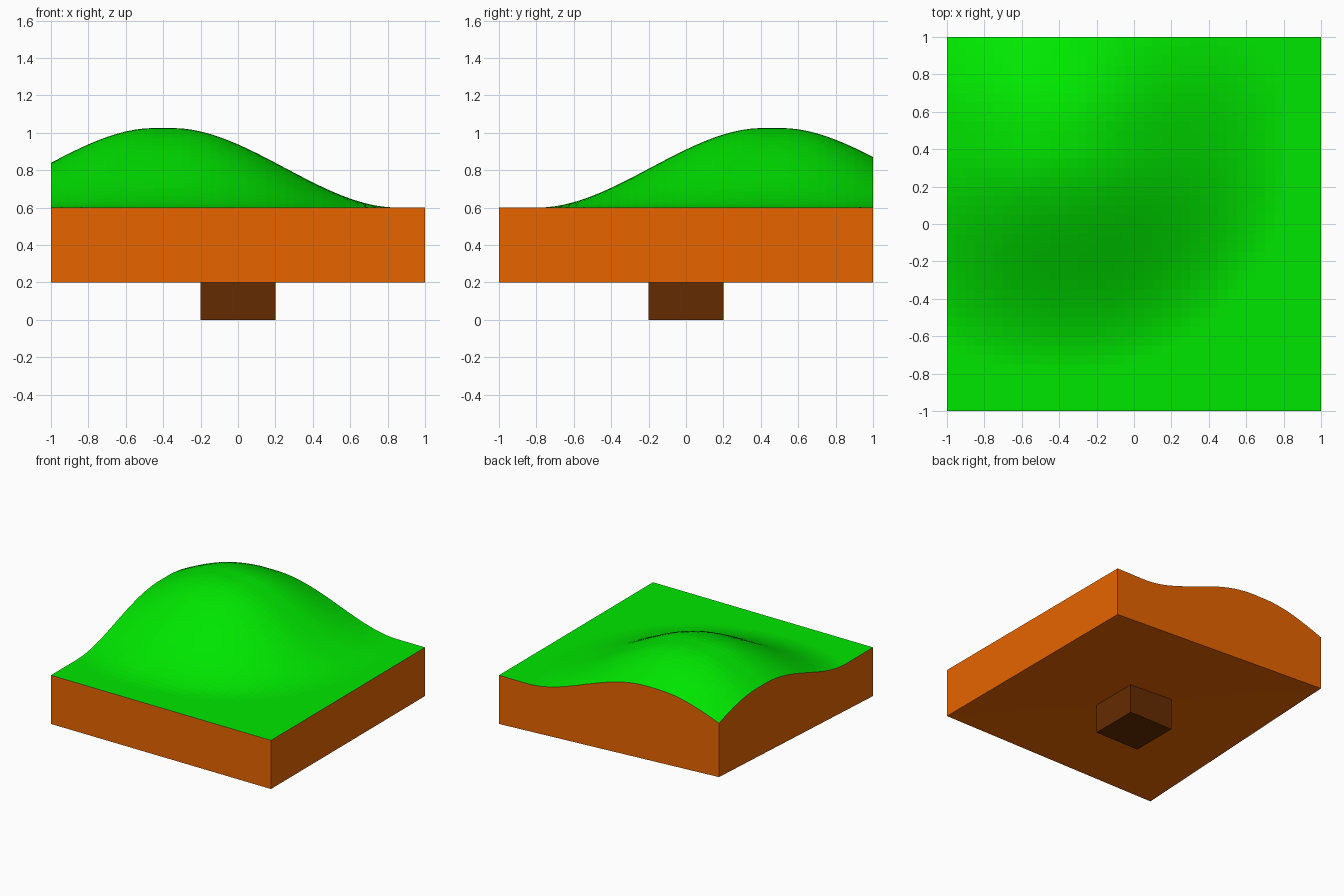
import bpy, bmesh, math

if "Cube" in bpy.data.objects:
    bpy.data.objects.remove(bpy.data.objects["Cube"])

def material(name, rgb):
    m = bpy.data.materials.new(name)
    m.diffuse_color = (*rgb, 1)
    m.use_nodes = True
    m.node_tree.nodes["Principled BSDF"].inputs["Base Color"].default_value = m.diffuse_color
    return m

grass = material("grass green", (0.0, 0.8, 0.0))
earth = material("earth orange", (0.8, 0.13, 0.0))
dark = material("dark brown", (0.13, 0.024, 0.0))

def finish(bm, name, mats):
    bmesh.ops.recalc_face_normals(bm, faces=bm.faces)
    mesh = bpy.data.meshes.new(name)
    bm.to_mesh(mesh)
    bm.free()
    for m in mats:
        mesh.materials.append(m)
    obj = bpy.data.objects.new(name, mesh)
    bpy.context.collection.objects.link(obj)

# Hill height: smooth falloff around a small flat peak
PEAK, HALF, RADIUS, RISE = (-0.4, 0.46), 0.05, 1.2, 0.425
BASE, TOP, LIFT = 0.2, 0.6, 0.098

def ground(x, y):
    dx = max(0, abs(x - PEAK[0]) - HALF)
    dy = max(0, abs(y - PEAK[1]) - HALF)
    t = max(0, 1 - math.hypot(dx, dy) / RADIUS)
    return TOP + RISE * t * t * (3 - 2 * t)

# Underside: flat, folded up towards the back left corner
def underside(x, y):
    return BASE + LIFT * min(1 - x, 1 + y) / 2

# Terrain block: grass grid on top, earth skirt and underside
bm = bmesh.new()
bmesh.ops.create_grid(bm, x_segments=40, y_segments=40, size=1)
for v in bm.verts:
    v.co.z = ground(v.co.x, v.co.y)
rim = [e for e in bm.edges if e.is_boundary]
skirt = bmesh.ops.extrude_edge_only(bm, edges=rim)["geom"]
low = [g for g in skirt if isinstance(g, bmesh.types.BMVert)]
for v in low:
    v.co.z = underside(v.co.x, v.co.y)
for f in skirt:
    if isinstance(f, bmesh.types.BMFace):
        f.material_index = 1

# Two underside halves meeting on the fold from back left to front right
for side in (1, -1):
    half = [v for v in low if side * (v.co.x + v.co.y) > -1e-4]
    half.sort(key=lambda v: math.atan2(v.co.y - side * 0.3, v.co.x - side * 0.3))
    bm.faces.new(half).material_index = 1
finish(bm, "terrain_block", [grass, earth])

# Small square foot reaching up to the underside
bm = bmesh.new()
bmesh.ops.create_cube(bm, size=1)
for v in bm.verts:
    v.co.x *= 0.4
    v.co.y *= 0.4
    v.co.z = 0 if v.co.z < 0 else underside(v.co.x, v.co.y)
finish(bm, "foot", [dark])
